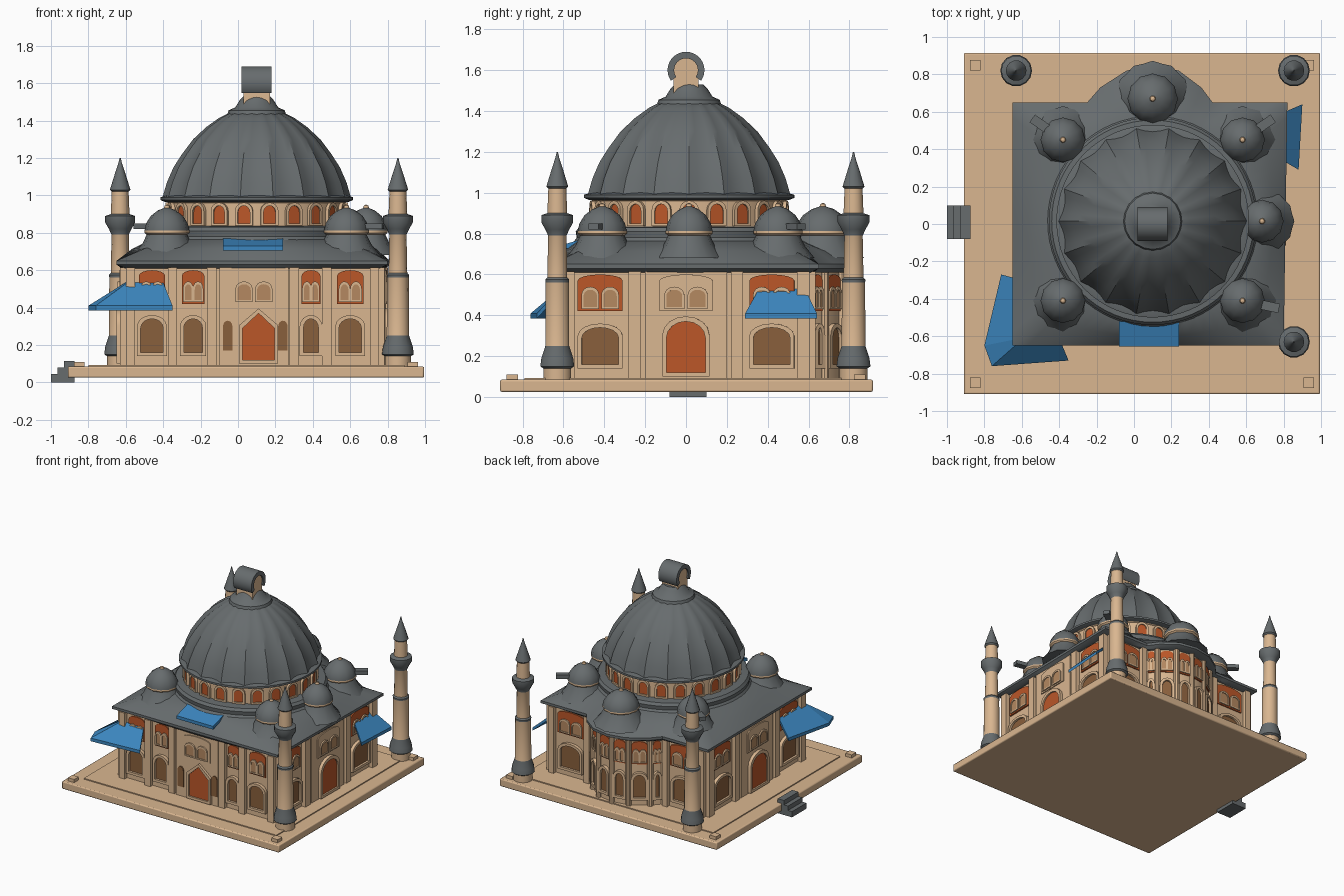
import bpy, bmesh, math
from mathutils import Matrix, Vector

if "Cube" in bpy.data.objects:
    bpy.data.objects.remove(bpy.data.objects["Cube"])

COLOURS = {
    "sandstone": (0.70, 0.47, 0.28), "tan_stone": (0.46, 0.25, 0.12),
    "lead_grey": (0.135, 0.15, 0.155), "terracotta": (0.50, 0.095, 0.022),
    "brown_glass": (0.25, 0.115, 0.045), "awning_blue": (0.045, 0.24, 0.52),
}
MATS = {}
for label, rgb in COLOURS.items():
    m = bpy.data.materials.new(label)
    m.use_nodes = True
    m.diffuse_color = (*rgb, 1)
    bsdf = m.node_tree.nodes["Principled BSDF"]
    bsdf.inputs["Base Color"].default_value = (*rgb, 1)
    bsdf.inputs["Roughness"].default_value = 0.8
    MATS[label] = m
STONE, TAN, LEAD, RED, BROWN, BLUE = COLOURS


def build(name, verts, faces, mats, indices=None, matrix=Matrix()):
    """Make an object with clean normals and angle-limited smoothing."""
    bm = bmesh.new()
    vs = [bm.verts.new(matrix @ Vector(v)) for v in verts]
    for i, f in enumerate(faces):
        face = bm.faces.new([vs[k] for k in f])
        face.material_index = indices[i] if indices else 0
        face.smooth = True
    bmesh.ops.recalc_face_normals(bm, faces=bm.faces)
    me = bpy.data.meshes.new(name)
    bm.to_mesh(me)
    bm.free()
    for label in mats:
        me.materials.append(MATS[label])
    me.set_sharp_from_angle(angle=math.radians(35))
    ob = bpy.data.objects.new(name, me)
    bpy.context.collection.objects.link(ob)
    return ob


def loft(name, rings, mats, indices=None, matrix=Matrix()):
    """Skin equal rings of points and cap both ends."""
    n = len(rings[0])
    verts = [p for ring in rings for p in ring]
    faces, idx = [], []
    for k in range(len(rings) - 1):
        for i in range(n):
            j = (i + 1) % n
            faces.append((k * n + i, k * n + j, (k + 1) * n + j, (k + 1) * n + i))
            idx.append(indices[k] if indices else 0)
    faces += [tuple(range(n)), tuple(range(len(verts) - n, len(verts)))]
    idx += [idx[0], idx[-1]]
    return build(name, verts, faces, mats, idx, matrix)


def lathe(name, profile, x, y, segs=16, ribs=0):
    """Spin (radius, height, colour) points; the colour runs up to the next point."""
    mats = list(dict.fromkeys(p[2] for p in profile))
    rings = []
    for r, z, _ in profile:
        ring = []
        for i in range(segs):
            a = math.tau * i / segs
            q = r * (1 - 0.045 * abs(math.sin(a * ribs / 2)))
            ring.append((x + q * math.cos(a), y + q * math.sin(a), z))
        rings.append(ring)
    return loft(name, rings, mats, [mats.index(p[2]) for p in profile])


def box(name, x0, x1, y0, y1, z0, z1, mat):
    return loft(name, [[(x0, y0, z), (x1, y0, z), (x1, y1, z), (x0, y1, z)] for z in (z0, z1)], [mat])


def wall_frame(x, y, degrees):
    """Local x runs along the wall and local -y points outwards."""
    return Matrix.Translation((x, y, 0)) @ Matrix.Rotation(math.radians(degrees), 4, 'Z')


def arch(u, w, z0, z1, rise, pointed=False):
    steps = 2 if pointed else 8
    return [(u - w / 2, z0), (u + w / 2, z0)] + [
        (u + w / 2 * math.cos(math.pi * i / steps), z1 - rise + rise * math.sin(math.pi * i / steps))
        for i in range(steps + 1)]


def plate(name, frame, pts, mat, back=-0.01, front=0.008):
    return loft(name, [[(u, -d, z) for u, z in pts] for d in (back, front)], [mat], None, frame)


def surround(name, frame, outer, inner, mat, back=0.0, front=0.025):
    """Raised rim between two matching outlines."""
    n = len(outer)
    loops = [(outer, back), (outer, front), (inner, front), (inner, back)]
    verts = [(u, -d, z) for pts, d in loops for u, z in pts]
    faces = [(k * n + i, k * n + (i + 1) % n, (k + 1) % 4 * n + (i + 1) % n, (k + 1) % 4 * n + i)
             for k in range(4) for i in range(n)]
    return build(name, verts, faces, [mat], None, frame)


def lower_window(frame, u, w, z0=0.16, z1=0.34):
    plate("window_pane", frame, arch(u, w, z0, z1, 0.05), BROWN)
    surround("window_surround", frame, arch(u, w + 0.04, z0 - 0.02, z1 + 0.02, 0.06),
             arch(u, w, z0, z1, 0.05), STONE)


def upper_bay(frame, u, w, ground=RED):
    plate("upper_panel", frame, arch(u, w, 0.42, 0.6, 0.03), ground)
    for s in (-1, 1):
        c, aw = u + s * w * 0.22, w * 0.3
        surround("upper_tracery", frame, arch(c, aw + 0.02, 0.43, 0.54, 0.04),
                 arch(c, aw, 0.44, 0.525, 0.03), STONE, 0, 0.018)
        plate("upper_pane", frame, arch(c, aw, 0.44, 0.525, 0.03), TAN, 0, 0.012)


def door(frame, u, w, pointed):
    plate("door_leaf", frame, arch(u, w, 0.12, 0.37, 0.08, pointed), RED, 0, 0.038)
    surround("door_surround", frame, arch(u, w + 0.04, 0.1, 0.395, 0.09, pointed),
             arch(u, w, 0.12, 0.37, 0.08, pointed), STONE, 0, 0.05)


def pilaster(frame, u, w=0.05):
    plate("pilaster", frame, [(u - w / 2, 0.085), (u + w / 2, 0.085), (u + w / 2, 0.615), (u - w / 2, 0.615)],
          STONE, -0.01, 0.03)


# Terrace slab, corner posts and side steps
slab = box("terrace_slab", -0.91, 0.995, -0.91, 0.915, 0.025, 0.085, STONE)
bev = slab.modifiers.new("edge", 'BEVEL')
bev.width, bev.segments = 0.008, 2
box("terrace_floor", -0.8, 0.89, -0.79, 0.8, 0.08, 0.093, STONE)
for px in (-0.85, 0.935):
    for py in (-0.85, 0.85):
        box("corner_post", px - 0.028, px + 0.028, py - 0.028, py + 0.028, 0.08, 0.11, STONE)
for i in range(3):
    box("side_step", -1.0 + 0.035 * i, -0.875, -0.08, 0.1, 0, 0.045 + 0.035 * i, LEAD)

# Hall walls with a faceted apse at the back
CX, CY = 0.1, 0.015
apse = [(0.42, 0.65), (0.36, 0.73), (0.24, 0.82), (0.1, 0.845), (-0.04, 0.82), (-0.18, 0.73), (-0.25, 0.65)]
outline = [(-0.65, -0.65), (0.8, -0.65), (0.82, 0.65)] + apse + [(-0.65, 0.65)]


def inset(p, k):
    return (0.08 + (p[0] - 0.08) * k, p[1] * k)


wall = [inset(p, 0.93) for p in outline]
loft("hall_walls", [[(x, y, z) for x, y in wall] for z in (0.08, 0.64)], [STONE])

# Lead roof sweeping from the eaves to the drum
edge = []
for i, p in enumerate(outline):
    q = outline[(i + 1) % len(outline)]
    n = max(1, round(math.dist(p, q) / 0.08))
    edge += [(p[0] + (q[0] - p[0]) * t / n, p[1] + (q[1] - p[1]) * t / n) for t in range(n)]


def sweep(t, z, r=0.56):
    ring = []
    for x, y in edge:
        a = math.atan2(y - CY, x - CX)
        ring.append((x + (CX + r * math.cos(a) - x) * t, y + (CY + r * math.sin(a) - y) * t, z))
    return ring


loft("hall_roof", [sweep(0.15, 0.61), sweep(0, 0.63), sweep(0, 0.65), sweep(0.45, 0.715), sweep(1, 0.765)], [LEAD])

# Front facade
front = wall_frame(0, -0.605, 0)
for u in (-0.575, -0.35, -0.14, 0.3, 0.475, 0.73):
    pilaster(front, u)
for u, w in ((-0.46, 0.12), (-0.24, 0.1), (0.39, 0.08), (0.6, 0.12)):
    lower_window(front, u, w)
    upper_bay(front, u, w + 0.02)
plate("entrance_bay", front, [(-0.1, 0.085), (0.27, 0.085), (0.27, 0.615), (-0.1, 0.615)], STONE, 0, 0.03)
door(front, 0.11, 0.17, True)
porch = wall_frame(0, -0.635, 0)
upper_bay(porch, 0.085, 0.24, STONE)
for u in (-0.055, 0.24):
    plate("side_light", porch, arch(u, 0.05, 0.17, 0.33, 0.03), BROWN)

# Side facades
for frame in (wall_frame(0.763, 0, 89.2), wall_frame(-0.6, 0, 270)):
    for u in (-0.575, -0.25, 0.25, 0.575):
        pilaster(frame, u, 0.06)
    for u in (-0.42, 0.42):
        lower_window(frame, u, 0.18)
        upper_bay(frame, u, 0.22)
    plate("side_bay", frame, [(-0.2, 0.085), (0.2, 0.085), (0.2, 0.615), (-0.2, 0.615)], STONE, 0, 0.025)
    door(frame, 0, 0.19, False)
    upper_bay(wall_frame(0.025, 0, 0) @ frame if frame[0][3] > 0 else wall_frame(-0.025, 0, 0) @ frame, 0, 0.26, STONE)

# Back facade and apse facets
back = wall_frame(0, 0.605, 180)
for u in (-0.58, 0.41):
    lower_window(back, u, 0.17)
    upper_bay(back, u, 0.24)
for u in (-0.74, -0.43, 0.255, 0.575):
    pilaster(back, u, 0.045)
bay = [inset(p, 0.93) for p in apse]
for p, q in zip(bay, bay[1:]):
    facet = wall_frame((p[0] + q[0]) / 2, (p[1] + q[1]) / 2,
                       math.degrees(math.atan2(q[1] - p[1], q[0] - p[0])))
    w = math.dist(p, q) - 0.06
    lower_window(facet, 0, w - 0.01)
    upper_bay(facet, 0, w + 0.02)
for p in bay:
    lathe("apse_column", [(0.022, 0.085, STONE), (0.022, 0.62, STONE)], *p, 10)

# Drum with a ring of arched windows
lathe("roof_skirt", [(0.58, 0.74, LEAD), (0.55, 0.78, LEAD), (0.555, 0.81, LEAD), (0.54, 0.83, LEAD),
                     (0.48, 0.835, LEAD)], CX, CY, 64)
lathe("drum", [(0.47, 0.8, STONE), (0.47, 0.96, STONE), (0.5, 0.975, STONE)], CX, CY, 66)
for i in range(22):
    a = math.tau * i / 22
    f = wall_frame(CX + 0.469 * math.cos(a), CY + 0.469 * math.sin(a), math.degrees(a) + 90)
    plate("drum_window", f, arch(0, 0.065, 0.85, 0.945, 0.035), RED)
    surround("drum_surround", f, arch(0, 0.095, 0.838, 0.962, 0.045), arch(0, 0.065, 0.85, 0.945, 0.035), STONE, 0, 0.018)

# Great ribbed dome and arched lantern
lathe("dome_cornice", [(0.49, 0.965, LEAD), (0.515, 0.975, LEAD), (0.515, 0.99, LEAD), (0.48, 1.0, LEAD)], CX, CY, 64)
lathe("great_dome", [(0.505, 0.985, LEAD), (0.48, 1.07, LEAD), (0.445, 1.15, LEAD), (0.40, 1.22, LEAD),
                     (0.34, 1.3, LEAD), (0.27, 1.365, LEAD), (0.2, 1.415, LEAD), (0.13, 1.45, LEAD)], CX, CY, 72, 18)
lathe("dome_collar", [(0.16, 1.425, LEAD), (0.15, 1.455, LEAD), (0.115, 1.47, LEAD), (0.09, 1.51, LEAD),
                      (0.07, 1.53, LEAD)], CX, CY, 20)
lantern = wall_frame(CX, 0, 90)
plate("lantern_core", lantern, arch(0, 0.12, 1.48, 1.66, 0.06), STONE, -0.07, 0.07)


def hood_arc(r):
    return [(r * math.cos(math.radians(d)), 1.6 + r * math.sin(math.radians(d))) for d in range(-35, 216, 10)]


plate("lantern_hood", lantern, hood_arc(0.09) + hood_arc(0.058)[::-1], LEAD, -0.08, 0.08)

# Small domes around the drum, with spouts on the corners
for x, y, r in ((0.1, 0.67, 0.135), (-0.38, 0.45, 0.12), (0.58, 0.45, 0.12),
                (0.685, 0.015, 0.115), (-0.38, -0.41, 0.12), (0.58, -0.41, 0.12)):
    lathe("small_dome", [(r * 1.5, 0.68, LEAD), (r * 1.1, 0.74, LEAD), (r * 0.9, 0.79, STONE), (r, 0.8, STONE),
                         (r, 0.812, LEAD), (r * 0.93, 0.85, LEAD), (r * 0.72, 0.89, LEAD), (r * 0.4, 0.92, LEAD),
                         (0.016, 0.932, STONE), (0.012, 0.945, STONE), (0.002, 0.95, STONE)], x, y, 24, 12)
for x, y, d in ((-0.38, 0.45, 145), (0.58, 0.45, 35), (0.58, -0.41, -12)):
    f = wall_frame(x, y, d)
    plate("roof_spout", f, [(0.08, 0.82), (0.2, 0.82), (0.2, 0.85), (0.08, 0.85)], LEAD, -0.025, 0.025)

# Minarets
for x, y in ((-0.63, 0.82), (0.855, 0.82), (0.855, -0.63)):
    lathe("minaret", [(0.07, 0.085, STONE), (0.07, 0.14, LEAD), (0.085, 0.15, LEAD), (0.08, 0.19, LEAD),
                      (0.06, 0.25, STONE), (0.058, 0.56, LEAD), (0.06, 0.575, LEAD), (0.05, 0.585, STONE),
                      (0.046, 0.79, LEAD), (0.06, 0.82, LEAD), (0.08, 0.855, LEAD), (0.08, 0.89, LEAD),
                      (0.05, 0.9, STONE), (0.045, 1.02, LEAD), (0.055, 1.03, LEAD), (0.03, 1.11, LEAD),
                      (0.01, 1.17, LEAD), (0.003, 1.2, LEAD)], x, y, 14)


# Blue awnings: a sloping sheet between a high inner edge and a low outer edge
def awning(name, inner, outer, zi, zo, drop=0.025):
    pts = [(*p, zi) for p in inner] + [(*p, zo) for p in outer[::-1]]
    loft(name, [[(x, y, z - d) for x, y, z in pts] for d in (0, drop)], [BLUE])


awning("front_awning", [(-0.6, -0.61), (-0.4, -0.61)], [(-0.76, -0.76), (-0.35, -0.73)], 0.535, 0.41)
awning("corner_awning", [(-0.6, -0.3), (-0.6, -0.61)], [(-0.71, -0.27), (-0.8, -0.65)], 0.535, 0.41)
awning("corner_gore", [(-0.6, -0.61), (-0.59, -0.61)], [(-0.8, -0.65), (-0.76, -0.76)], 0.535, 0.41)
awning("side_awning", [(0.76, 0.36), (0.76, 0.58)], [(0.88, 0.29), (0.9, 0.64)], 0.535, 0.41)
awning("roof_awning", [(-0.08, -0.52), (0.24, -0.52)], [(-0.08, -0.655), (0.24, -0.655)], 0.77, 0.73)
